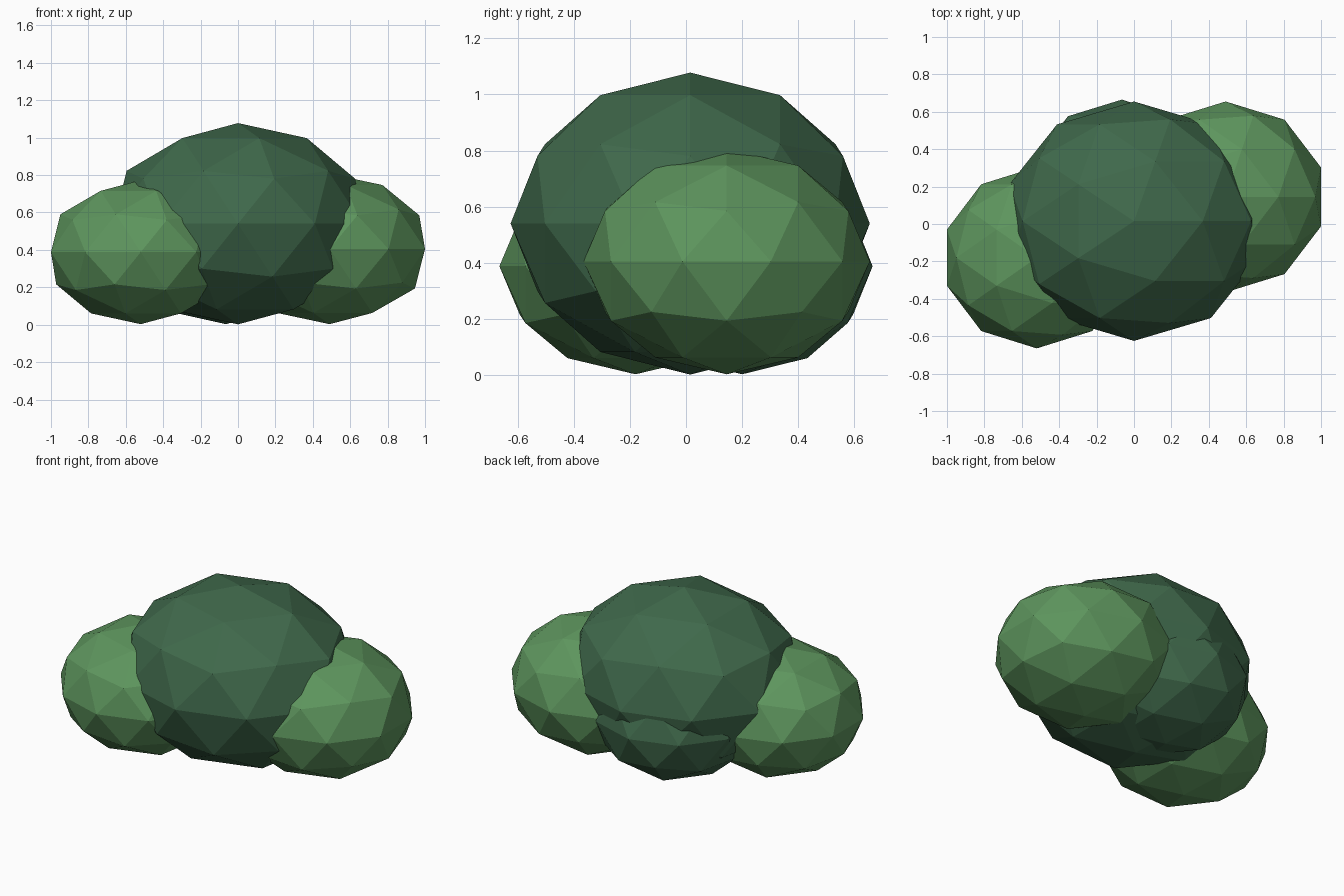
import bpy

if "Cube" in bpy.data.objects:
    bpy.data.objects.remove(bpy.data.objects["Cube"])


def material(name, rgb):
    m = bpy.data.materials.new(name)
    m.diffuse_color = (*rgb, 1)
    m.use_nodes = True
    m.node_tree.nodes["Principled BSDF"].inputs["Base Color"].default_value = m.diffuse_color
    return m


dark = material("dark_leaves", (0.05, 0.14, 0.07))
light = material("light_leaves", (0.11, 0.30, 0.11))


def clump(name, centre, radii, mat):
    """Low-poly faceted leaf clump squashed into an ellipsoid."""
    bpy.ops.mesh.primitive_ico_sphere_add(subdivisions=2, radius=1, location=centre)
    ob = bpy.context.object
    ob.name = name
    ob.scale = radii
    bpy.ops.object.transform_apply(location=False, rotation=False, scale=True)
    bpy.ops.object.shade_flat()
    ob.data.materials.append(mat)


# Large central clump
clump("bush_centre", (0, 0.015, 0.54), (0.70, 0.64, 0.538), dark)
# Side clumps
clump("bush_left", (-0.52, -0.18, 0.388), (0.505, 0.485, 0.385), light)
clump("bush_right", (0.49, 0.145, 0.405), (0.536, 0.51, 0.402), light)
# Small clump at the back
clump("bush_back", (-0.065, 0.20, 0.388), (0.49, 0.465, 0.385), dark)
